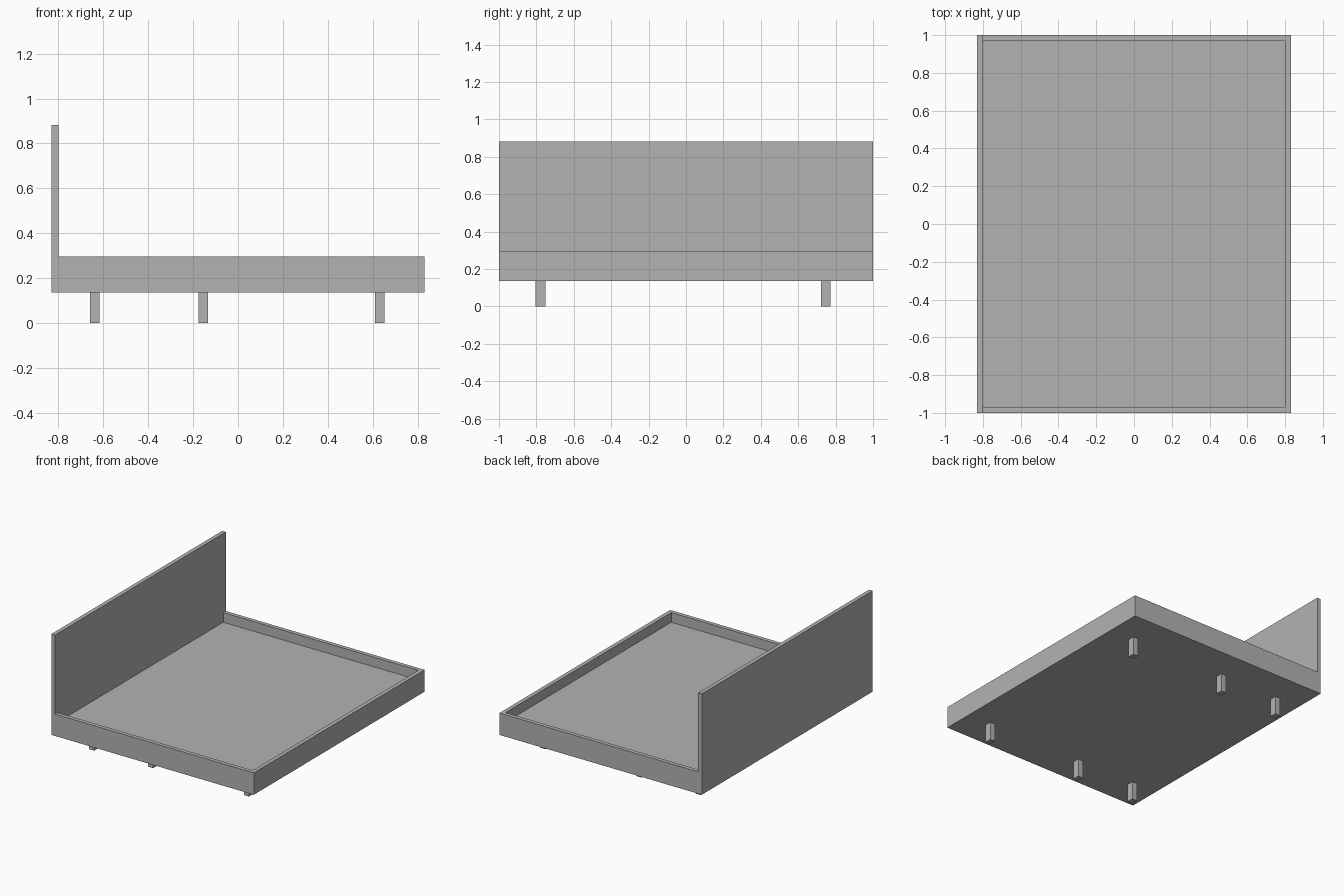
import bpy, bmesh, math
from mathutils import Vector

default = bpy.data.objects.get("Cube")
if default:
    bpy.data.objects.remove(default, do_unlink=True)

# Single flat grey
grey = bpy.data.materials.new("plain grey")
grey.use_nodes = True
colour = (0.45, 0.45, 0.45, 1)
grey.diffuse_color = colour
grey.node_tree.nodes["Principled BSDF"].inputs["Base Color"].default_value = colour

HALF_X, HALF_Y, THICK = 0.83, 1.0, 0.03
BASE, RIM, FLOOR, TOP = 0.135, 0.297, 0.225, 0.883
INNER_X, INNER_Y = HALF_X - THICK, HALF_Y - THICK


def add_object(name, bm):
    bmesh.ops.recalc_face_normals(bm, faces=bm.faces)
    mesh = bpy.data.meshes.new(name)
    bm.to_mesh(mesh)
    bm.free()
    mesh.materials.append(grey)
    obj = bpy.data.objects.new(name, mesh)
    bpy.context.collection.objects.link(obj)
    return obj


def rim_faces(bm):
    return [f for f in bm.faces
            if all(abs(v.co.z - RIM) < 1e-4 for v in f.verts)]


# Bed frame and headboard: L-shaped side profile extruded across the width
bm = bmesh.new()
profile = [(-HALF_X, BASE), (HALF_X, BASE), (HALF_X, RIM),
           (-INNER_X, RIM), (-INNER_X, TOP), (-HALF_X, TOP)]
side = bm.faces.new([bm.verts.new((x, -HALF_Y, z)) for x, z in profile])
ext = bmesh.ops.extrude_face_region(bm, geom=[side], use_keep_orig=True)
bmesh.ops.translate(bm, vec=(0, 2 * HALF_Y, 0),
                    verts=[g for g in ext["geom"] if isinstance(g, bmesh.types.BMVert)])

# Mattress recess: cut the rim outline into the top, then sink the middle
cuts = [((0, INNER_Y, 0), (0, 1, 0)), ((0, -INNER_Y, 0), (0, 1, 0)),
        ((INNER_X, 0, 0), (1, 0, 0))]
for point, normal in cuts:
    faces = rim_faces(bm)
    edges = {e for f in faces for e in f.edges}
    verts = {v for f in faces for v in f.verts}
    bmesh.ops.bisect_plane(bm, geom=faces + list(edges) + list(verts),
                           plane_co=point, plane_no=normal)
well = [f for f in rim_faces(bm)
        if abs(f.calc_center_median().y) < INNER_Y and f.calc_center_median().x < INNER_X]
ext = bmesh.ops.extrude_face_region(bm, geom=well)
bmesh.ops.translate(bm, vec=(0, 0, FLOOR - RIM),
                    verts=[g for g in ext["geom"] if isinstance(g, bmesh.types.BMVert)])
bmesh.ops.delete(bm, geom=[f for f in well if f.is_valid], context="FACES")
bmesh.ops.dissolve_limit(bm, angle_limit=math.radians(1),
                         verts=bm.verts, edges=bm.edges)
add_object("bed_frame", bm)

# Six short legs in two rows
for row, y in (("front", -0.778), ("back", 0.746)):
    for place, x in (("head", -0.638), ("middle", -0.154), ("foot", 0.632)):
        bm = bmesh.new()
        bmesh.ops.create_cube(bm, size=1)
        bmesh.ops.scale(bm, vec=(0.042, 0.051, BASE), verts=bm.verts)
        bmesh.ops.translate(bm, vec=Vector((x, y, BASE / 2)), verts=bm.verts)
        add_object(f"{row}_{place}_leg", bm)
